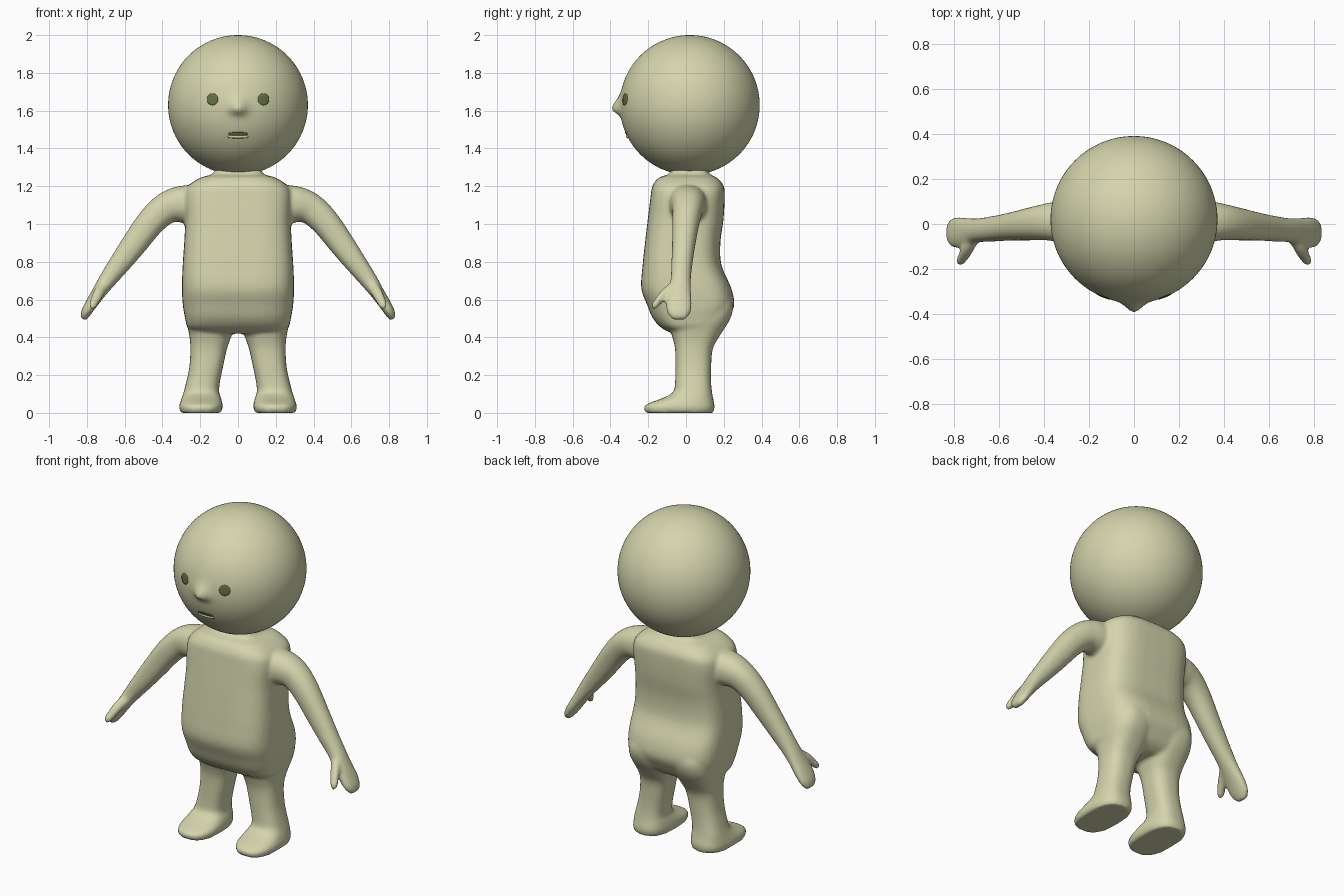
import bpy, bmesh, math
from mathutils import Vector

if "Cube" in bpy.data.objects:
    bpy.data.objects.remove(bpy.data.objects["Cube"])


def material(name, rgb):
    m = bpy.data.materials.new(name)
    m.diffuse_color = (*rgb, 1)
    m.use_nodes = True
    m.node_tree.nodes["Principled BSDF"].inputs["Base Color"].default_value = m.diffuse_color
    return m


SKIN = material("pale_khaki", (0.66, 0.66, 0.42))
DARK = material("dark_olive", (0.13, 0.16, 0.06))


def make_object(name, bm, mat):
    bmesh.ops.recalc_face_normals(bm, faces=bm.faces)
    for f in bm.faces:
        f.smooth = True
    me = bpy.data.meshes.new(name)
    bm.to_mesh(me)
    bm.free()
    me.materials.append(mat)
    ob = bpy.data.objects.new(name, me)
    bpy.context.collection.objects.link(ob)
    return ob


def refine(rows, steps=4):
    """Catmull-Rom interpolation of rows of numbers."""
    out = []
    for i in range(len(rows) - 1):
        a, b, c, d = (rows[max(0, min(len(rows) - 1, i + k))] for k in (-1, 0, 1, 2))
        for s in range(steps):
            t = s / steps
            out.append([0.5 * (2 * q + (r - p) * t + (2 * p - 5 * q + 4 * r - w) * t * t
                               + (3 * q - p - 3 * r + w) * t ** 3)
                        for p, q, r, w in zip(a, b, c, d)])
    return out + [list(rows[-1])]


def loft(bm, rings, power, n=40):
    """Skin superellipse rings given as (centre, axis u, axis v)."""
    loops = []
    for c, u, v in rings:
        loop = []
        for i in range(n):
            t = 2 * math.pi * i / n
            cu, sv = math.cos(t), math.sin(t)
            a = math.copysign(abs(cu) ** (2 / power), cu)
            b = math.copysign(abs(sv) ** (2 / power), sv)
            loop.append(bm.verts.new(c + u * a + v * b))
        loops.append(loop)
    for p, q in zip(loops, loops[1:]):
        for i in range(n):
            j = (i + 1) % n
            bm.faces.new((p[i], p[j], q[j], q[i]))
    bm.faces.new(loops[0])
    bm.faces.new(loops[-1])


def stack(bm, rows, power, side=1):
    """Upright loft; each row is z, x min, x max, y min, y max."""
    rings = []
    for z, x0, x1, y0, y1 in refine(rows):
        rings.append((Vector((side * (x0 + x1) / 2, (y0 + y1) / 2, z)),
                      Vector(((x1 - x0) / 2, 0, 0)), Vector((0, (y1 - y0) / 2, 0))))
    loft(bm, rings, power)


def limb(bm, rows, side):
    """Bent loft; each row is x, y, z, thickness, half width in y."""
    rows = refine(rows)
    rings = []
    for i, (x, y, z, h, w) in enumerate(rows):
        p, q = rows[max(0, i - 1)], rows[min(len(rows) - 1, i + 1)]
        n = Vector((-(q[2] - p[2]) * side, 0, q[0] - p[0])).normalized()
        rings.append((Vector((side * x, y, z)), n * h, Vector((0, w, 0))))
    loft(bm, rings, 2.2, 28)


body = bmesh.new()

# Torso with flat chest, belly and rounded seat
torso = [(z, -w, w, y0, y1) for z, w, y0, y1 in (
    (0.42, 0.21, -0.07, 0.14), (0.45, 0.265, -0.13, 0.19), (0.50, 0.28, -0.175, 0.225),
    (0.57, 0.292, -0.205, 0.255), (0.66, 0.297, -0.237, 0.24), (0.78, 0.293, -0.23, 0.188),
    (0.90, 0.285, -0.217, 0.182), (1.02, 0.28, -0.203, 0.198), (1.14, 0.285, -0.188, 0.205),
    (1.20, 0.265, -0.178, 0.20), (1.245, 0.20, -0.145, 0.165), (1.265, 0.135, -0.09, 0.125),
    (1.31, 0.115, -0.07, 0.11))]
stack(body, torso, 3.4)

legs = [(0.0, 0.09, 0.305, -0.215, 0.145), (0.03, 0.08, 0.312, -0.223, 0.152),
        (0.05, 0.082, 0.308, -0.20, 0.15), (0.08, 0.09, 0.298, -0.12, 0.143),
        (0.11, 0.10, 0.288, -0.068, 0.138), (0.16, 0.096, 0.275, -0.058, 0.133),
        (0.24, 0.08, 0.258, -0.056, 0.133), (0.34, 0.058, 0.252, -0.058, 0.142),
        (0.41, 0.035, 0.258, -0.075, 0.18), (0.50, 0.02, 0.275, -0.10, 0.235),
        (0.58, 0.02, 0.27, -0.10, 0.25), (0.66, 0.04, 0.25, -0.08, 0.21)]
arms = [(0.20, 0.01, 1.105, 0.10, 0.10), (0.30, 0.01, 1.105, 0.097, 0.097),
        (0.38, 0.01, 1.083, 0.084, 0.083), (0.46, 0.0, 1.012, 0.076, 0.073),
        (0.55, -0.012, 0.893, 0.068, 0.062), (0.63, -0.022, 0.785, 0.057, 0.056),
        (0.69, -0.028, 0.705, 0.047, 0.054), (0.735, -0.035, 0.64, 0.038, 0.062),
        (0.775, -0.038, 0.58, 0.032, 0.07), (0.805, -0.038, 0.53, 0.027, 0.062),
        (0.82, -0.036, 0.495, 0.016, 0.035)]
thumb = [(0.70, -0.06, 0.68, 0.025, 0.025), (0.73, -0.10, 0.645, 0.03, 0.03),
         (0.752, -0.135, 0.605, 0.027, 0.027), (0.768, -0.162, 0.57, 0.023, 0.022),
         (0.775, -0.17, 0.55, 0.012, 0.012)]
for side in (1, -1):
    stack(body, legs, 2.6, side)
    limb(body, arms, side)
    limb(body, thumb, side)

# Blend the body parts into one skin
body_ob = make_object("body", body, SKIN)
mod = body_ob.modifiers.new("blend", 'REMESH')
mod.mode = 'VOXEL'
mod.voxel_size = 0.011
mod.use_smooth_shade = True
mod = body_ob.modifiers.new("soften", 'SMOOTH')
mod.factor = 0.5
mod.iterations = 7

# Head with a pulled-out nose
CENTRE, R = Vector((0, 0.02, 1.63)), 0.37
head = bmesh.new()
bmesh.ops.create_uvsphere(head, u_segments=112, v_segments=80, radius=R)
for v in head.verts:
    v.co += CENTRE
    if v.co.y < 0:
        dz = v.co.z - 1.608
        fall = (v.co.x / 0.042) ** 2 + (dz / (0.055 if dz > 0 else 0.027)) ** 2
        v.co.y -= 0.042 * math.exp(-fall)
make_object("head", head, SKIN)


def on_face(x, z, lift=0.0):
    d = Vector((x, 0, z - CENTRE.z))
    d.y = -math.sqrt(R * R - d.length_squared)
    return CENTRE + d * (1 + lift / R)


def face_plate(name, cx, cz, rx, rz, power, mat, lift, bulge=0.0):
    """Thin patch that follows the curve of the face."""
    bm = bmesh.new()
    n, loops = 24, []
    for k in (1.0, 0.98, 0.7, 0.35):
        loop = []
        for i in range(n):
            t = 2 * math.pi * i / n
            a = math.copysign(abs(math.cos(t)) ** (2 / power), math.cos(t))
            b = math.copysign(abs(math.sin(t)) ** (2 / power), math.sin(t))
            up = -0.003 if k == 1 else lift + bulge * (1 - k * k)
            loop.append(bm.verts.new(on_face(cx + rx * k * a, cz + rz * k * b, up)))
        loops.append(loop)
    for p, q in zip(loops, loops[1:]):
        for i in range(n):
            bm.faces.new((p[i], p[(i + 1) % n], q[(i + 1) % n], q[i]))
    bm.faces.new(loops[-1])
    make_object(name, bm, mat)


# Eyes, mouth slit and lower lip
for side, label in ((1, "left"), (-1, "right")):
    face_plate(label + "_eye", side * 0.135, 1.66, 0.03, 0.032, 2, DARK, 0.002)
face_plate("mouth", 0, 1.478, 0.052, 0.009, 2.5, DARK, 0.002)
face_plate("lower_lip", 0, 1.462, 0.056, 0.008, 2.5, SKIN, 0.002, 0.006)
